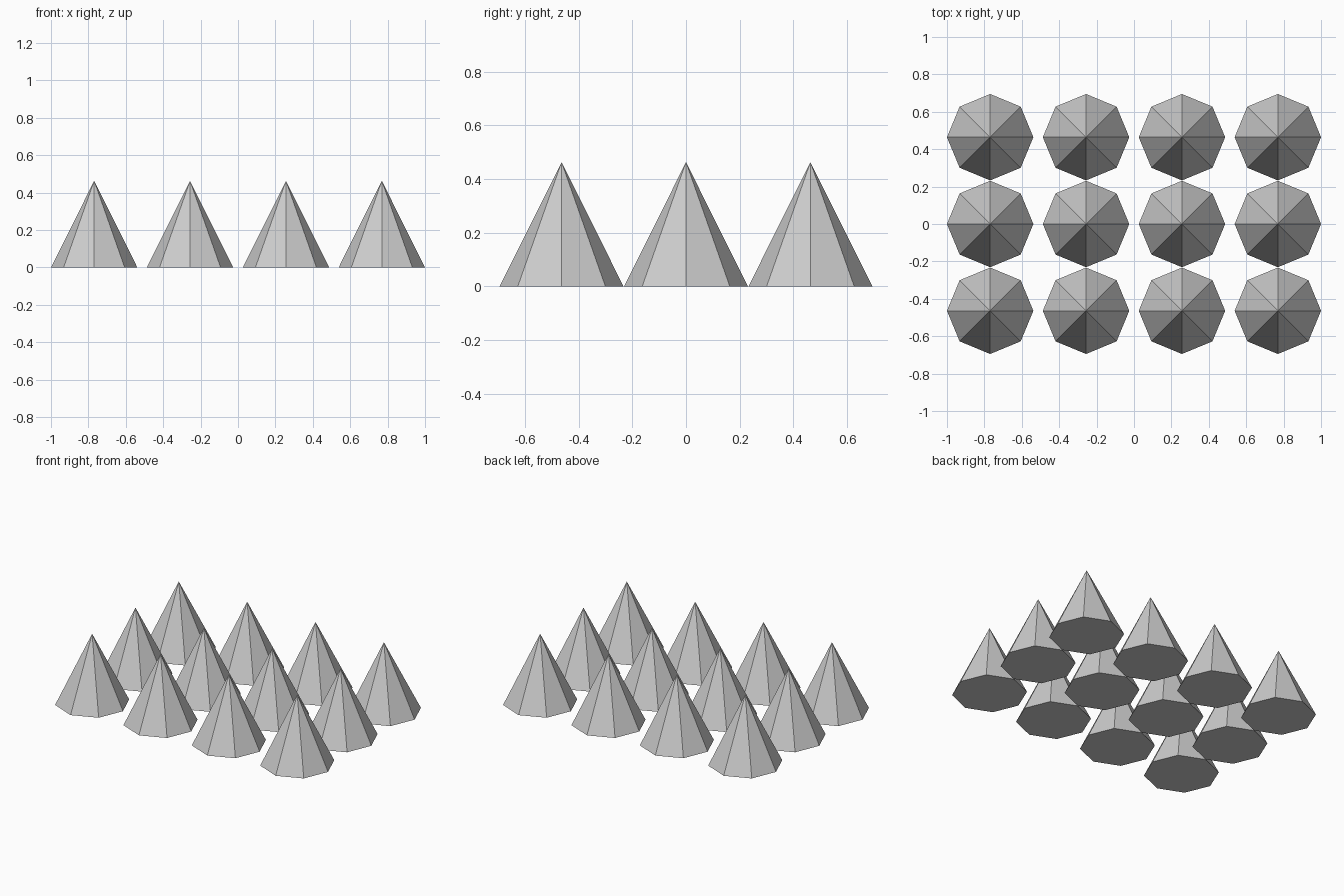
import bpy

if "Cube" in bpy.data.objects:
    bpy.data.objects.remove(bpy.data.objects["Cube"])

RADIUS, HEIGHT = 0.231, 0.463
STEP_X, STEP_Y = 0.5127, 0.464
COLS, ROWS = 4, 3

# Grid of flat-shaded eight-sided spikes with closed bases
for row in range(ROWS):
    for col in range(COLS):
        x = (col - (COLS - 1) / 2) * STEP_X
        y = (row - (ROWS - 1) / 2) * STEP_Y
        bpy.ops.mesh.primitive_cone_add(
            vertices=8, radius1=RADIUS, radius2=0, depth=HEIGHT,
            end_fill_type='NGON', location=(x, y, HEIGHT / 2))
        bpy.context.object.name = f"spike_row{row + 1}_col{col + 1}"
